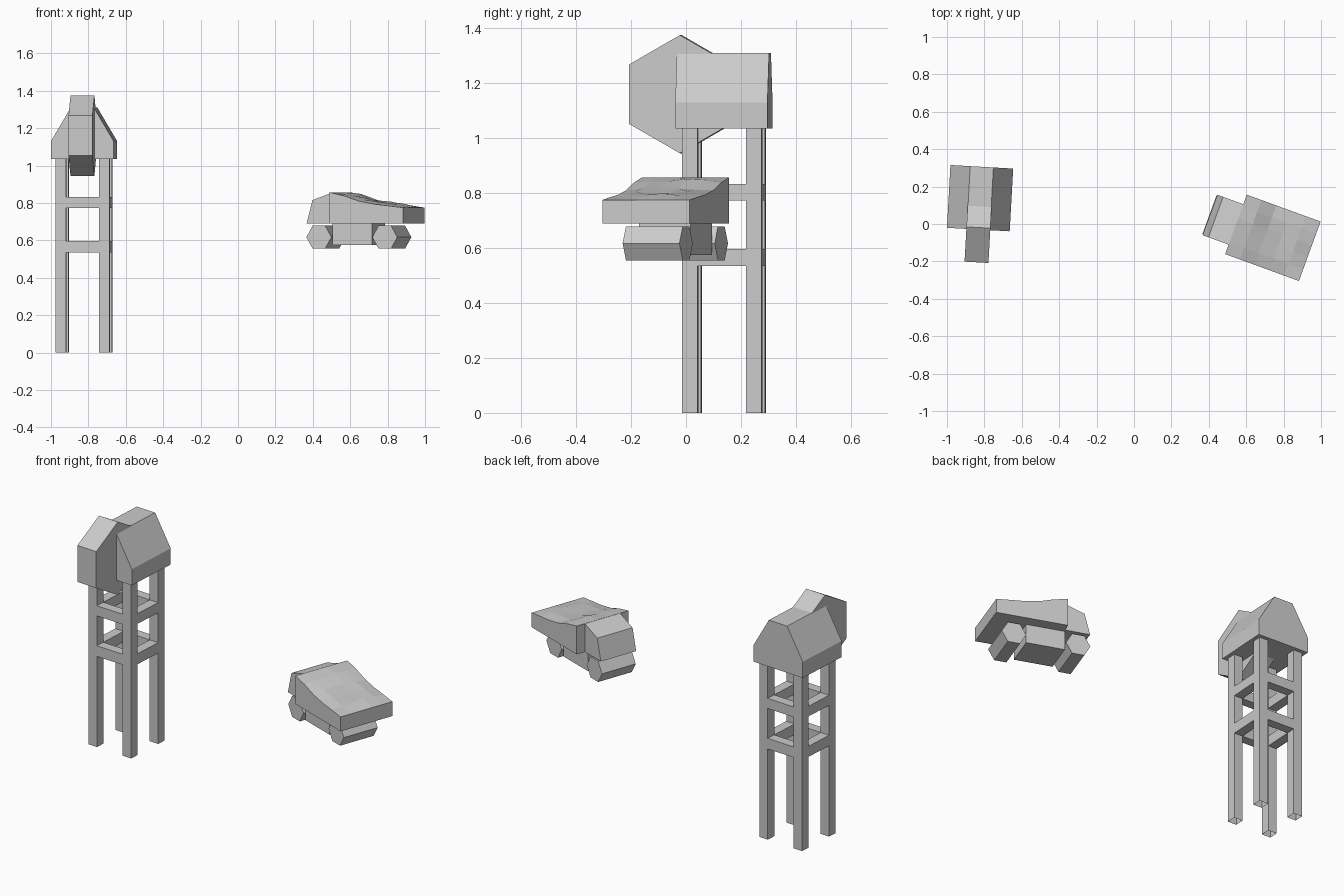
import bpy, bmesh, math
from mathutils import Matrix, Vector

if "Cube" in bpy.data.objects:
    bpy.data.objects.remove(bpy.data.objects["Cube"], do_unlink=True)

grey = bpy.data.materials.new("plain grey")
grey.use_nodes = True
GREY = (0.6, 0.6, 0.6, 1)
grey.diffuse_color = GREY
grey.node_tree.nodes["Principled BSDF"].inputs["Base Color"].default_value = GREY


def frame(x, y, degrees):
    return Matrix.Translation((x, y, 0)) @ Matrix.Rotation(math.radians(degrees), 4, 'Z')


TOWER = frame(-0.823, 0.138, -3.2)
CART = frame(0.7425, -0.074, -20)


def finish(name, bm, place):
    bmesh.ops.recalc_face_normals(bm, faces=bm.faces)
    mesh = bpy.data.meshes.new(name)
    bm.to_mesh(mesh)
    bm.free()
    mesh.materials.append(grey)
    obj = bpy.data.objects.new(name, mesh)
    obj.matrix_world = place
    bpy.context.collection.objects.link(obj)
    return obj


def prism(name, profile, low, high, axis, place):
    """Extrude a (side, height) profile along the local x or y axis."""
    bm = bmesh.new()
    def point(s, z, t):
        return (t, s, z) if axis == 'x' else (s, t, z)
    face = bm.faces.new([bm.verts.new(point(s, z, low)) for s, z in profile])
    new = bmesh.ops.extrude_face_region(bm, geom=[face])["geom"]
    move = Vector(point(0, 0, high - low))
    bmesh.ops.translate(bm, vec=move, verts=[g for g in new if isinstance(g, bmesh.types.BMVert)])
    return finish(name, bm, place)


def box(name, x0, x1, y0, y1, z0, z1, place):
    return prism(name, [(x0, z0), (x1, z0), (x1, z1), (x0, z1)], y0, y1, 'y', place)


def hexagon(side, height, radius, start):
    return [(side + radius * math.cos(start + i * math.pi / 3),
             height + radius * math.sin(start + i * math.pi / 3)) for i in range(6)]


# Tower: four legs with open feet
OUT, IN = 0.145, 0.088
for sx, side in ((-1, "right"), (1, "left")):
    for sy, end in ((-1, "front"), (1, "back")):
        x, y = sorted((sx * IN, sx * OUT)), sorted((sy * IN, sy * OUT))
        leg = box(f"{end}_{side}_leg", *x, *y, 0, 1.035, TOWER)
        bm = bmesh.new()
        bm.from_mesh(leg.data)
        feet = [f for f in bm.faces if f.calc_center_median().z < 0.01]
        bmesh.ops.delete(bm, geom=feet, context='FACES_ONLY')
        bm.to_mesh(leg.data)
        bm.free()

# Tower: two rings of cross beams between the legs
for ring, (z0, z1) in (("lower", (0.535, 0.597)), ("upper", (0.773, 0.833))):
    for s, end, side in ((-1, "front", "right"), (1, "back", "left")):
        across = sorted((s * IN, s * OUT))
        box(f"{ring}_{end}_beam", -IN, IN, *across, z0, z1, TOWER)
        box(f"{ring}_{side}_beam", *across, -IN, IN, z0, z1, TOWER)

# Tower: gabled head house and the hexagonal wheel at its front
prism("head_house", [(-0.168, 1.035), (0.168, 1.035), (0.168, 1.13), (0.062, 1.31),
                     (-0.062, 1.31), (-0.168, 1.13)], -0.168, 0.168, 'y', TOWER)
prism("winding_wheel", hexagon(-0.157, 1.16, 0.215, math.pi / 6), -0.064, 0.064, 'x', TOWER)

# Cart: cab, chassis and two hexagonal rollers
prism("cab", [(-0.358, 0.69), (-0.21, 0.69), (-0.21, 0.856), (-0.325, 0.815)],
      -0.115, 0.115, 'y', CART)
box("chassis", -0.216, 0.01, -0.1, 0.1, 0.575, 0.69, CART)
for name, u in (("front_roller", -0.29), ("rear_roller", 0.085)):
    prism(name, hexagon(u, 0.617, 0.071, 0), -0.11, 0.11, 'y', CART)

# Cart: load bed, a block whose top is a sloping, uneven heap
heights = [0.857, 0.838, 0.810, 0.794, 0.785, 0.775]
N = 5
bm = bmesh.new()
bmesh.ops.create_grid(bm, x_segments=N, y_segments=N, size=0.5)
for v in bm.verts:
    i, j = round((v.co.x + 0.5) * N), round((v.co.y + 0.5) * N)
    inside = 0 < i < N and 0 < j < N
    bump = 0.008 + 0.006 * math.sin(2.3 * i + 1.7 * j) if inside else 0
    v.co = (v.co.x * 0.42, v.co.y * 0.338, heights[i] + bump)
rim = [e for e in bm.edges if e.is_boundary]
skirt = bmesh.ops.extrude_edge_only(bm, edges=rim)["geom"]
for v in skirt:
    if isinstance(v, bmesh.types.BMVert):
        v.co.z = 0.69
bmesh.ops.holes_fill(bm, edges=[e for e in bm.edges if e.is_boundary], sides=0)
finish("load_bed", bm, CART)
